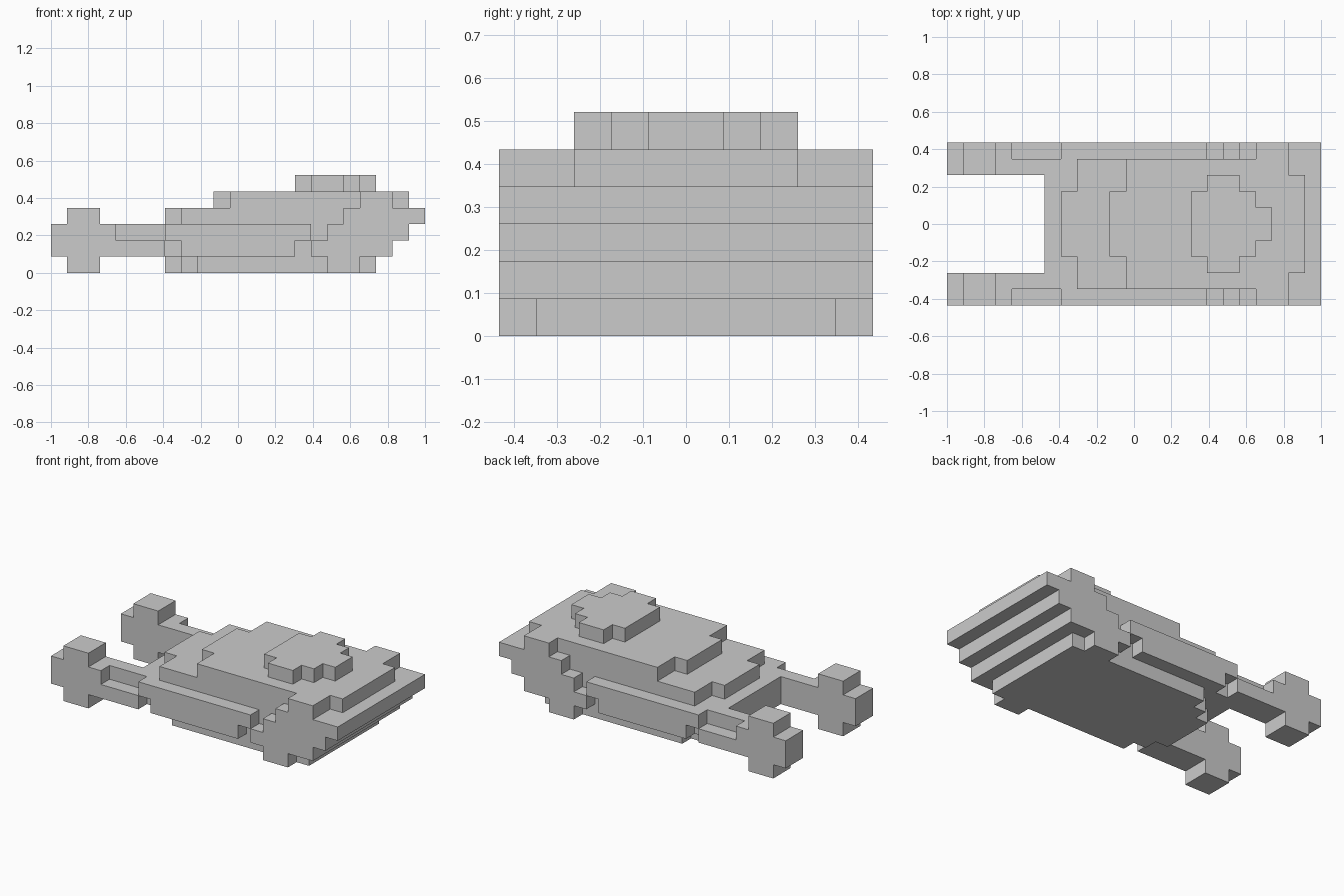
import bpy, bmesh, math

if "Cube" in bpy.data.objects:
    bpy.data.objects.remove(bpy.data.objects["Cube"])

U = 2 / 23          # edge length of one block
AXES = [(1, 0, 0), (-1, 0, 0), (0, 1, 0), (0, -1, 0), (0, 0, 1), (0, 0, -1)]
cells = {}          # block position -> part name


def fill(part, x, y, z):
    """Fill blocks over x, y, z ranges; y counts from the centre and is mirrored."""
    for i in range(*x):
        for j in range(*y):
            for k in range(*z):
                cells.setdefault((i, j, k), part)
                cells.setdefault((i, -1 - j, k), part)


# Lower hull: stepped layers, each one longer towards the back
for x, w in (((7, 8), 2), ((8, 9), 3), ((9, 20), 4)):
    fill("lower_hull", x, (0, w), (0, 1))
fill("lower_hull", (6, 21), (0, 4), (1, 2))
fill("lower_hull", (6, 22), (0, 4), (2, 3))

# Upper deck: two rounded tiers
fill("upper_deck", (7, 8), (0, 2), (3, 4))
fill("upper_deck", (8, 23), (0, 4), (3, 4))
fill("upper_deck", (10, 11), (0, 2), (4, 5))
fill("upper_deck", (11, 21), (0, 4), (4, 5))
fill("upper_deck", (21, 22), (0, 3), (4, 5))

# Roof hatch
for x, w in (((15, 16), 2), ((16, 18), 3), ((18, 19), 2), ((19, 20), 1)):
    fill("roof_hatch", x, (0, w), (5, 6))

# Front prongs with block ends
fill("front_prongs", (0, 1), (3, 5), (1, 3))
fill("front_prongs", (1, 3), (3, 5), (0, 4))
fill("front_prongs", (3, 4), (3, 5), (1, 3))
fill("front_prongs", (4, 6), (3, 4), (1, 3))
fill("front_prongs", (4, 7), (4, 5), (1, 2))

# Side panels
fill("side_panels", (7, 16), (4, 5), (2, 3))
fill("side_panels", (8, 15), (4, 5), (1, 2))

# Slanted rear fenders
for k, x in enumerate([(17, 19), (16, 21), (17, 22), (18, 23), (19, 21)]):
    fill("rear_fenders", x, (4, 5), (k, k + 1))
fill("rear_fenders", (21, 22), (3, 4), (3, 4))


def build(part):
    """Make one object from the exposed sides of its blocks."""
    bm = bmesh.new()
    verts = {}

    def vert(p):
        if p not in verts:
            verts[p] = bm.verts.new(((p[0] - 11.5) * U, p[1] * U, p[2] * U))
        return verts[p]

    for c, name in cells.items():
        if name != part:
            continue
        for d in AXES:
            if tuple(a + b for a, b in zip(c, d)) in cells:
                continue
            n = next(i for i in range(3) if d[i])
            loop = []
            for s, t in ((0, 0), (1, 0), (1, 1), (0, 1)):
                p = list(c)
                p[n] += d[n] > 0
                p[(n + 1) % 3] += s
                p[(n + 2) % 3] += t
                loop.append(vert(tuple(p)))
            bm.faces.new(loop if d[n] > 0 else loop[::-1])
    # Merge flat neighbouring squares
    bmesh.ops.dissolve_limit(bm, angle_limit=math.radians(1),
                             verts=bm.verts[:], edges=bm.edges[:])
    mesh = bpy.data.meshes.new(part)
    bm.to_mesh(mesh)
    bm.free()
    bpy.context.collection.objects.link(bpy.data.objects.new(part, mesh))


for part in dict.fromkeys(cells.values()):
    build(part)
